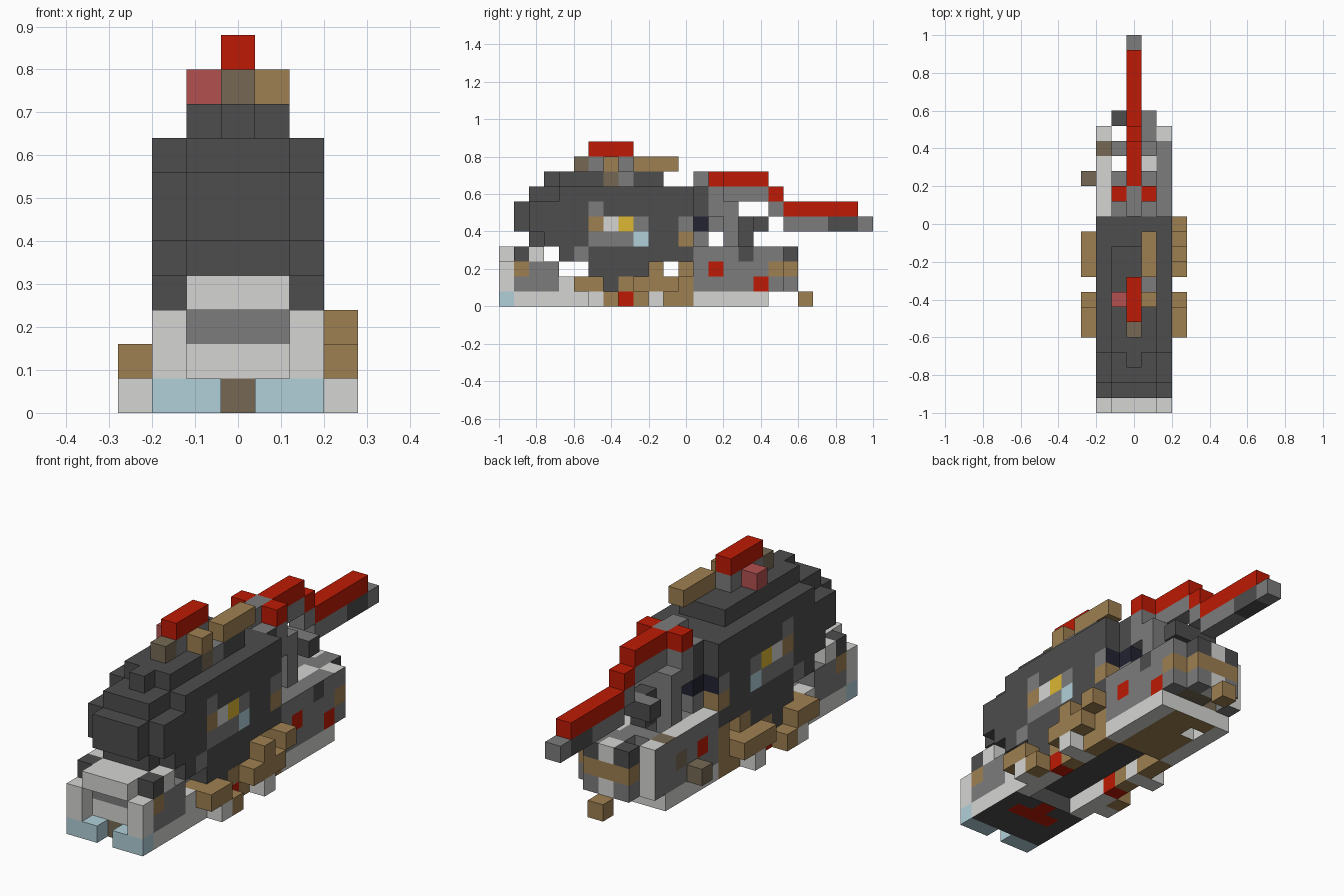
import bpy
import bmesh
from mathutils import Vector

UNIT = 0.08
START = -1.0

PALETTE = {
    "charcoal": "4d4d4d", "mid_grey": "7c7c7c", "light_grey": "d5d5d3",
    "tan": "9e8051", "dull_brown": "766954", "red": "bd1a04",
    "faded_red": "b35050", "pale_blue": "b1cfd8", "yellow": "dcb733",
    "navy": "232332",
}
DIRECTIONS = {"right": (0, -1), "left": (0, 1), "front": (1, -1),
              "back": (1, 1), "below": (2, -1), "above": (2, 1)}

cube = bpy.data.objects.get("Cube")
if cube:
    bpy.data.objects.remove(cube, do_unlink=True)


def linear(code):
    values = [int(code[i:i + 2], 16) / 255 for i in (0, 2, 4)]
    return [((v + 0.055) / 1.055) ** 2.4 for v in values] + [1.0]


materials = []
for label, code in PALETTE.items():
    mat = bpy.data.materials.new(label)
    mat.use_nodes = True
    mat.diffuse_color = linear(code)
    mat.node_tree.nodes["Principled BSDF"].inputs["Base Color"].default_value = linear(code)
    materials.append(mat)
COLOUR_INDEX = {label: i for i, label in enumerate(PALETTE)}

blocks = {}
face_paint = {}


def cells(x, y, z):
    x, y, z = (range(v[0], v[1] + 1) if isinstance(v, tuple) else (v,) for v in (x, y, z))
    return [(i, j, k) for i in x for j in y for k in z]


def fill(part, colour, x, y, z):
    """Fill a run of unit blocks; later fills repaint earlier ones."""
    for cell in cells(x, y, z):
        blocks[cell] = (part, colour)


def pair(part, colour, x, y, z):
    """Fill the same run on the left and the right."""
    for i, j, k in cells(x, y, z):
        blocks[i, j, k] = blocks[-i, j, k] = (part, colour)


def paint(direction, colour, x, y, z):
    """Recolour only the faces that look one way."""
    for cell in cells(x, y, z):
        face_paint[cell, DIRECTIONS[direction]] = colour


def clear(x, y, z):
    for cell in cells(x, y, z):
        blocks.pop(cell, None)


# Main rounded body
fill("body", "charcoal", x=(-1, 1), y=1, z=(5, 6))
fill("body", "charcoal", x=(-1, 1), y=(2, 12), z=(4, 7))
pair("body", "charcoal", x=2, y=(2, 12), z=(5, 6))
pair("body", "charcoal", x=2, y=(3, 12), z=4)
pair("body", "charcoal", x=2, y=(4, 12), z=7)
fill("body", "charcoal", x=(-2, 2), y=(4, 12), z=3)
fill("body", "charcoal", x=(-2, 2), y=(6, 9), z=2)
fill("body_roof", "charcoal", x=(-1, 1), y=(4, 10), z=8)
fill("body_roof", "charcoal", x=0, y=3, z=8)

# Side markings
pair("side_markings", "mid_grey", x=2, y=(6, 9), z=4)
pair("side_markings", "mid_grey", x=2, y=6, z=6)
pair("side_markings", "mid_grey", x=2, y=9, z=5)
pair("side_markings", "mid_grey", x=2, y=5, z=3)
pair("side_markings", "tan", x=2, y=6, z=5)
pair("side_markings", "light_grey", x=2, y=7, z=5)
pair("side_markings", "yellow", x=2, y=8, z=5)
pair("side_markings", "pale_blue", x=2, y=9, z=4)
pair("side_markings", "mid_grey", x=2, y=12, z=5)
pair("side_markings", "tan", x=2, y=12, z=4)

# Roof fittings
fill("roof_fittings", "dull_brown", x=0, y=5, z=9)
fill("roof_fittings", "mid_grey", x=0, y=(6, 8), z=9)
fill("roof_fittings", "faded_red", x=-1, y=7, z=9)
fill("roof_fittings", "tan", x=1, y=7, z=9)
fill("roof_fittings", "dull_brown", x=1, y=7, z=8)
fill("roof_fittings", "mid_grey", x=1, y=8, z=8)
fill("roof_fittings", "tan", x=1, y=(9, 11), z=9)
fill("roof_ridge", "red", x=0, y=(6, 8), z=10)

# Front bumper and lower nose
fill("front_base", "mid_grey", x=(-2, 2), y=(1, 3), z=(1, 2))
fill("front_base", "charcoal", x=(-2, 2), y=(1, 4), z=0)
pair("front_base", "light_grey", x=2, y=(1, 4), z=0)
paint("below", "charcoal", x=(-2, 2), y=(1, 4), z=0)
paint("below", "red", x=(-1, 1), y=3, z=0)
paint("below", "red", x=0, y=4, z=0)
fill("front_base", "mid_grey", x=(-2, 2), y=4, z=1)
pair("front_base", "light_grey", x=2, y=4, z=1)
fill("front_base", "light_grey", x=(-1, 1), y=1, z=1)
fill("front_base", "mid_grey", x=(-1, 1), y=1, z=2)
pair("front_base", "tan", x=2, y=1, z=2)
fill("front_base", "dull_brown", x=0, y=1, z=0)
pair("front_posts", "light_grey", x=2, y=0, z=(1, 2))
pair("front_feet", "pale_blue", x=(1, 2), y=0, z=0)
fill("front_lip", "light_grey", x=(-1, 1), y=(0, 2), z=3)
pair("front_lip", "charcoal", x=2, y=1, z=3)
pair("front_lip", "light_grey", x=2, y=2, z=3)

# Underframe
fill("underframe", "charcoal", x=(-1, 1), y=(5, 12), z=1)
pair("underframe", "tan", x=2, y=(5, 12), z=1)
pair("underframe", "charcoal", x=2, y=7, z=1)
pair("underframe", "light_grey", x=2, y=(5, 12), z=0)
pair("underframe", "red", x=2, y=8, z=0)
pair("underframe", "tan", x=2, y=9, z=0)
pair("underframe", "tan", x=2, y=(11, 12), z=0)
fill("underframe", "tan", x=(-2, 2), y=10, z=2)
fill("underframe", "tan", x=(-2, 2), y=12, z=2)

# Running gear along both sides
pair("running_gear", "tan", x=3, y=(5, 6), z=1)
pair("running_gear", "light_grey", x=3, y=6, z=0)
pair("running_gear", "tan", x=3, y=7, z=0)
pair("running_gear", "tan", x=3, y=(9, 11), z=1)
pair("running_gear", "light_grey", x=3, y=10, z=0)
fill("running_gear", "tan", x=3, y=10, z=2)
fill("running_gear", "tan", x=3, y=12, z=2)
fill("running_gear", "dull_brown", x=-3, y=15, z=1)

# Rear wall of the body, narrower than the body itself
fill("rear_wall", "mid_grey", x=(-1, 1), y=13, z=4)
fill("rear_wall", "navy", x=(-1, 1), y=13, z=5)
fill("rear_wall", "charcoal", x=(-1, 1), y=13, z=(6, 7))
paint("above", "mid_grey", x=(-1, 1), y=13, z=7)
pair("rear_wall", "mid_grey", x=2, y=13, z=7)
paint("back", "navy", x=(-2, 2), y=12, z=5)
fill("rear_wall", "mid_grey", x=0, y=(13, 14), z=8)
clear(x=-2, y=13, z=7)
clear(x=2, y=13, z=7)

# Rear cart
fill("rear_cart", "mid_grey", x=(-2, 2), y=(13, 18), z=(1, 3))
fill("rear_cart", "dull_brown", x=(-1, 1), y=(13, 18), z=1)
fill("rear_cart", "light_grey", x=(-2, 2), y=(13, 17), z=0)
paint("below", "tan", x=(-1, 1), y=(13, 17), z=0)
fill("rear_cart", "mid_grey", x=(-1, 1), y=19, z=(1, 3))
fill("rear_cart", "light_grey", x=0, y=19, z=1)
fill("rear_cart", "tan", x=(-1, 1), y=19, z=2)
fill("rear_cart", "light_grey", x=0, y=19, z=3)
pair("rear_cart", "charcoal", x=1, y=19, z=3)
paint("above", "mid_grey", x=1, y=19, z=3)
fill("rear_cart", "tan", x=2, y=18, z=2)
paint("back", "light_grey", x=-2, y=18, z=(1, 3))
pair("rear_cart", "red", x=2, y=14, z=2)
fill("rear_cart", "red", x=2, y=17, z=1)
fill("rear_cart", "dull_brown", x=-2, y=16, z=2)
paint("left", "charcoal", x=2, y=16, z=3)
paint("above", "light_grey", x=2, y=18, z=3)
paint("above", "light_grey", x=1, y=(16, 17), z=3)
paint("above", "light_grey", x=-2, y=(13, 18), z=3)
paint("above", "dull_brown", x=-2, y=17, z=3)
clear(x=-1, y=16, z=(0, 3))
clear(x=-1, y=18, z=(0, 3))
fill("rear_step", "tan", x=0, y=20, z=0)

# Stepped red boom and its supports
fill("boom_support", "mid_grey", x=0, y=(14, 17), z=7)
pair("boom_support", "mid_grey", x=1, y=14, z=7)
pair("boom_support", "mid_grey", x=1, y=(14, 15), z=6)
pair("boom_support", "mid_grey", x=1, y=15, z=(4, 5))
fill("boom_support", "charcoal", x=0, y=16, z=(4, 5))
fill("boom_support", "mid_grey", x=0, y=(14, 15), z=(5, 6))
pair("boom_support", "charcoal", x=1, y=17, z=5)
paint("above", "mid_grey", x=(-1, 1), y=17, z=5)
fill("boom_support", "charcoal", x=0, y=17, z=5)
fill("boom_support", "mid_grey", x=0, y=18, z=6)
fill("boom_support", "mid_grey", x=0, y=(19, 24), z=5)
fill("boom_support", "charcoal", x=0, y=(22, 23), z=5)
pair("boom", "red", x=1, y=14, z=8)
fill("boom", "red", x=0, y=(15, 17), z=8)
fill("boom", "red", x=0, y=18, z=7)
fill("boom", "red", x=0, y=(19, 23), z=6)

# Turn each part's blocks into one mesh, keeping only exposed faces
for part in sorted({part for part, colour in blocks.values()}):
    bm = bmesh.new()
    corners = {}
    for cell, (owner, colour) in blocks.items():
        for axis, sign in DIRECTIONS.values():
            beyond = list(cell)
            beyond[axis] += sign
            if owner != part or tuple(beyond) in blocks:
                continue
            ring = []
            for a, b in ((0, 0), (1, 0), (1, 1), (0, 1))[::sign]:
                key = list(cell)
                key[axis] += sign > 0
                key[(axis + 1) % 3] += a
                key[(axis + 2) % 3] += b
                key = tuple(key)
                if key not in corners:
                    spot = Vector((key[0] - 0.5, key[1], key[2])) * UNIT
                    corners[key] = bm.verts.new(spot + Vector((0, START, 0)))
                ring.append(corners[key])
            shown = face_paint.get((cell, (axis, sign)), colour)
            bm.faces.new(ring).material_index = COLOUR_INDEX[shown]
    mesh = bpy.data.meshes.new(part)
    bm.to_mesh(mesh)
    bm.free()
    for mat in materials:
        mesh.materials.append(mat)
    bpy.context.collection.objects.link(bpy.data.objects.new(part, mesh))
